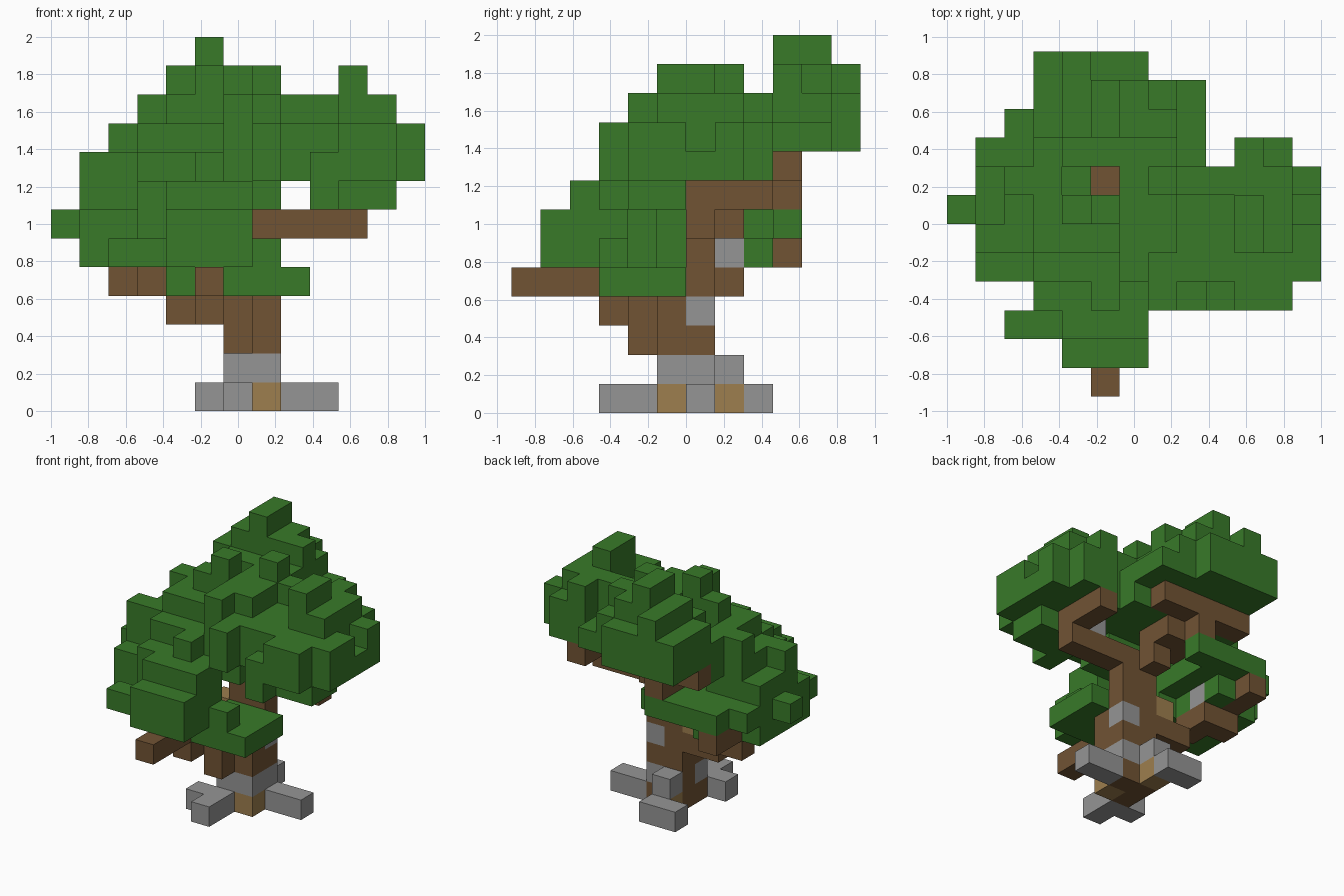
import bpy
import bmesh
from itertools import product
from mathutils import Vector

cube = bpy.data.objects.get("Cube")
if cube:
    bpy.data.objects.remove(cube, do_unlink=True)

CELL = 2 / 13
ORIGIN = Vector((-1, -6 * CELL, 0))


def make_material(name, colour):
    mat = bpy.data.materials.new(name)
    mat.use_nodes = True
    mat.diffuse_color = (*colour, 1)
    mat.node_tree.nodes["Principled BSDF"].inputs["Base Color"].default_value = (*colour, 1)
    return mat


leaf = make_material("leaf green", (.04, .195, .022))
bark = make_material("bark brown", (.165, .087, .034))
stone = make_material("root grey", (.3, .3, .3))
ochre = make_material("light wood", (.34, .21, .077))

# Every part is a set of blocks: first and last cell along x, y and z
front_leaves = [
    (4, 6, 1, 3, 5, 6), (2, 3, 2, 2, 5, 5), (3, 3, 3, 5, 5, 7),
    (4, 6, 2, 4, 7, 7), (5, 5, 3, 3, 8, 8), (6, 8, 3, 5, 4, 4),
    (7, 7, 3, 3, 5, 5), (4, 4, 3, 4, 4, 4), (4, 5, 4, 4, 5, 6),
    (4, 4, 5, 5, 5, 6),
]
side_leaves = [
    (1, 3, 4, 7, 5, 6), (1, 3, 8, 8, 6, 6), (3, 3, 8, 8, 5, 5),
    (0, 0, 6, 6, 6, 6), (1, 3, 5, 7, 7, 7), (1, 1, 5, 5, 8, 8),
    (2, 4, 5, 7, 8, 8), (2, 2, 7, 7, 9, 9), (2, 5, 9, 9, 6, 6),
    (4, 4, 6, 8, 6, 6),
]
far_leaves = [
    (9, 11, 4, 7, 8, 9), (12, 12, 4, 7, 8, 8), (12, 12, 4, 5, 9, 9),
    (12, 12, 7, 7, 9, 9), (9, 11, 4, 5, 7, 7), (9, 9, 3, 3, 7, 8),
    (10, 11, 3, 3, 8, 9), (10, 11, 8, 8, 8, 9), (10, 11, 5, 7, 10, 10),
    (9, 9, 7, 7, 10, 10), (10, 10, 8, 8, 10, 10), (10, 10, 5, 6, 11, 11),
]
middle_leaves = [
    (4, 7, 4, 5, 7, 7), (3, 8, 4, 6, 8, 8), (6, 8, 4, 6, 9, 9),
    (4, 5, 5, 6, 9, 9), (3, 3, 5, 8, 9, 9), (7, 7, 3, 3, 8, 9),
    (4, 5, 6, 6, 10, 10), (6, 7, 5, 6, 10, 10), (6, 6, 4, 4, 10, 10),
    (6, 8, 7, 8, 8, 9), (6, 8, 7, 7, 10, 10), (5, 5, 6, 6, 11, 11),
    (7, 7, 7, 7, 11, 11), (3, 4, 8, 8, 8, 9),
]
back_leaves = [
    (3, 6, 9, 11, 9, 10), (4, 7, 8, 10, 9, 10), (8, 8, 8, 10, 9, 9),
    (4, 4, 9, 11, 11, 11), (5, 6, 9, 10, 11, 11), (7, 7, 9, 9, 11, 11),
    (5, 5, 9, 10, 12, 12),
]
trunk = [
    (6, 6, 5, 6, 0, 0), (7, 7, 6, 6, 0, 0), (6, 7, 5, 6, 1, 3),
    (6, 6, 4, 4, 2, 3), (6, 7, 6, 6, 4, 6), (6, 6, 7, 7, 6, 6),
]
branches = [
    (5, 5, 3, 4, 3, 3), (5, 5, 0, 3, 4, 4), (4, 5, 6, 6, 3, 3),
    (3, 3, 6, 6, 4, 4), (2, 3, 7, 7, 4, 4), (2, 2, 7, 9, 5, 5),
    (8, 10, 6, 6, 6, 6), (10, 10, 6, 8, 7, 7), (5, 6, 7, 8, 7, 7),
    (5, 5, 9, 9, 7, 7), (3, 7, 9, 9, 8, 8),
]
roots = [
    (6, 6, 3, 4, 0, 0), (5, 5, 4, 4, 0, 0), (8, 9, 6, 6, 0, 0),
    (5, 6, 8, 8, 0, 0), (6, 7, 5, 5, 1, 1), (7, 7, 6, 6, 1, 1),
    (6, 6, 7, 7, 1, 1),
]
trunk_stones = [(7, 7, 6, 6, 3, 3), (3, 3, 7, 7, 5, 5), (9, 9, 6, 6, 7, 7)]
wood_knots = [
    (7, 7, 5, 5, 0, 0), (6, 6, 7, 7, 0, 0), (5, 5, 6, 6, 4, 4),
]

parts = [
    ("front_leaves", front_leaves, leaf),
    ("side_leaves", side_leaves, leaf),
    ("far_leaves", far_leaves, leaf),
    ("middle_leaves", middle_leaves, leaf),
    ("back_leaves", back_leaves, leaf),
    ("trunk", trunk, bark),
    ("branches", branches, bark),
    ("roots", roots, stone),
    ("trunk_stones", trunk_stones, stone),
    ("wood_knots", wood_knots, ochre),
]

# Later parts replace earlier ones where they share a cell
owner = {}
for name, boxes, _ in parts:
    for x0, x1, y0, y1, z0, z1 in boxes:
        for cell in product(range(x0, x1 + 1), range(y0, y1 + 1), range(z0, z1 + 1)):
            owner[cell] = name


def build_part(name, mat):
    """Make one mesh from the open sides of all cells of a part."""
    bm = bmesh.new()
    corners = {}

    def corner(point):
        key = tuple(round(c) for c in point)
        if key not in corners:
            corners[key] = bm.verts.new(ORIGIN + Vector(key) * CELL)
        return corners[key]

    for cell in (c for c, part in owner.items() if part == name):
        for axis, side in product(range(3), (0, 1)):
            beside = list(cell)
            beside[axis] += 1 if side else -1
            if tuple(beside) in owner:
                continue
            u, v = Vector(), Vector()
            u[(axis + 1) % 3] = 1
            v[(axis + 2) % 3] = 1
            base = Vector(cell)
            base[axis] += side
            loop = [base, base + u, base + u + v, base + v]
            if not side:
                loop.reverse()
            bm.faces.new([corner(p) for p in loop])
    mesh = bpy.data.meshes.new(name)
    bm.to_mesh(mesh)
    bm.free()
    mesh.materials.append(mat)
    bpy.context.collection.objects.link(bpy.data.objects.new(name, mesh))


for name, _, mat in parts:
    build_part(name, mat)
